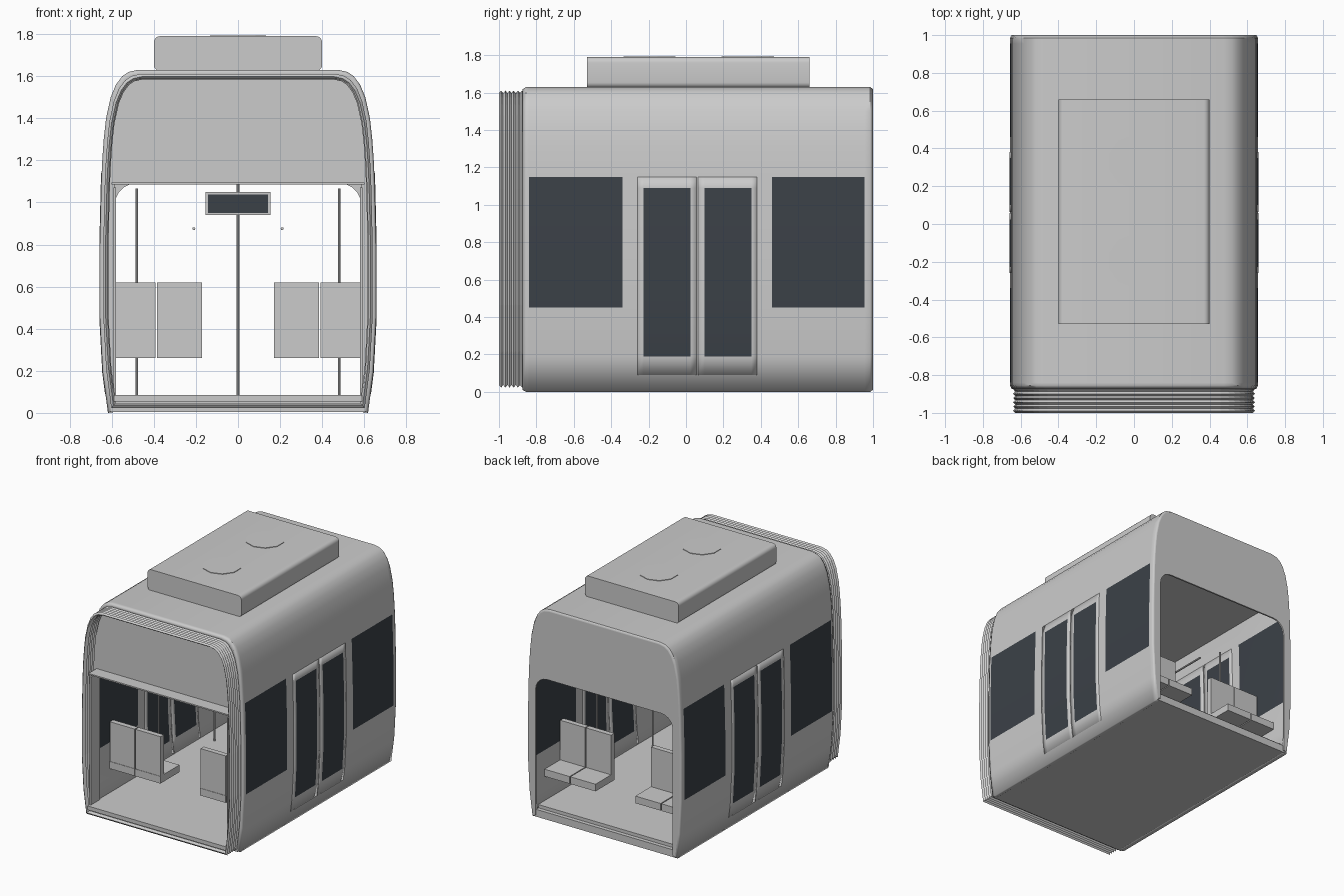
import bpy, bmesh, math
from mathutils import Vector

cube = bpy.data.objects.get("Cube")
if cube:
    bpy.data.objects.remove(cube, do_unlink=True)


def material(name, color):
    m = bpy.data.materials.new(name)
    m.use_nodes = True
    m.diffuse_color = (*color, 1)
    m.node_tree.nodes["Principled BSDF"].inputs["Base Color"].default_value = (*color, 1)
    return m


GREY = material("light_grey", (0.6, 0.6, 0.6))
GLASS = material("dark_glass", (0.044, 0.053, 0.064))


def finish(name, bm, mats=(GREY,), smooth=False):
    mesh = bpy.data.meshes.new(name)
    bm.to_mesh(mesh)
    bm.free()
    ob = bpy.data.objects.new(name, mesh)
    bpy.context.collection.objects.link(ob)
    for m in mats:
        mesh.materials.append(m)
    if smooth:
        bpy.ops.object.select_all(action="DESELECT")
        ob.select_set(True)
        bpy.context.view_layer.objects.active = ob
        bpy.ops.object.shade_smooth_by_angle(angle=math.radians(35))
    return ob


def box(name, x, y, z, mat=GREY):
    bm = bmesh.new()
    bmesh.ops.create_cube(bm, size=1)
    for v in bm.verts:
        for i, (lo, hi) in enumerate((x, y, z)):
            v.co[i] = lo + (v.co[i] + 0.5) * (hi - lo)
    return finish(name, bm, (mat,))


def rod(name, start, end, radius, sides=8):
    a, b = Vector(start), Vector(end)
    bm = bmesh.new()
    bmesh.ops.create_cone(bm, cap_ends=True, segments=sides, radius1=radius,
                          radius2=radius, depth=(b - a).length)
    turn = (b - a).to_track_quat("Z", "Y").to_matrix().to_4x4()
    turn.translation = (a + b) / 2
    bm.transform(turn)
    return finish(name, bm)


def solidify(ob, thickness):
    mod = ob.modifiers.new("thickness", "SOLIDIFY")
    mod.thickness = thickness
    mod.offset = -1


# Half width of the carriage at each height
SIDE = [(0.618, 0), (0.643, 0.19), (0.657, 0.45), (0.657, 0.8), (0.65, 1.09),
        (0.645, 1.2), (0.638, 1.3), (0.627, 1.4), (0.605, 1.5), (0.58, 1.56),
        (0.55, 1.6), (0.52, 1.62), (0.475, 1.63)]


def half_width(z):
    for (xa, za), (xb, zb) in zip(SIDE, SIDE[1:]):
        if z <= zb:
            return xa + (xb - xa) * (z - za) / (zb - za)


def arch(extra=()):
    heights = sorted({z for _, z in SIDE} | set(extra))
    right = [(half_width(z), z) for z in heights]
    return right + [(-x, z) for x, z in reversed(right)]


def sweep(rings, closed=False):
    """Skin a list of rings, each running from the +x foot over the roof."""
    bm = bmesh.new()
    rows = [[bm.verts.new(p) for p in ring] for ring in rings]
    n = len(rows[0])
    for a, b in zip(rows, rows[1:]):
        for i in range(n if closed else n - 1):
            k = (i + 1) % n
            bm.faces.new((a[i], b[i], b[k], a[k]))
    return bm


def ring(y, profile, scale=1.0, centre=0.815):
    return [(x * scale, y, centre + (z - centre) * scale) for x, z in profile]


def arc(cx, cz, radius, start, steps=5):
    angles = [start + math.pi / 2 * i / steps for i in range(steps + 1)]
    return [(cx + radius * math.cos(t), cz + radius * math.sin(t)) for t in angles]


def glaze(bm, panes, low, high):
    """Give the faces inside the panes the second material."""
    for f in bm.faces:
        c = f.calc_center_median()
        beside = any(a < c.y < b for a, b in panes)
        f.material_index = int(beside and low < c.z < high)


# Body shell with the side windows cut into its grid
profile = arch((1.15,))
ys = [-0.855, -0.84, -0.34, 0.46, 0.955, 0.985]
rings = [ring(-0.873, profile, 0.986)] + [ring(y, profile) for y in ys]
rings.append(ring(1.0, profile, 0.986))
bm = sweep(rings)
glaze(bm, [(-0.84, -0.34), (0.46, 0.955)], 0.45, 1.15)
solidify(finish("body_shell", bm, (GREY, GLASS), smooth=True), 0.04)

# Double doors that follow the curve of the wall
right_side = [(half_width(z) + 0.002, z) for z in (0.09, 0.19, 0.45, 0.8, 1.09, 1.15)]
left_side = [(-x, z) for x, z in reversed(right_side)]
for side in (right_side, left_side):
    for stations in ((-0.26, -0.227, 0.023, 0.057), (0.063, 0.10, 0.35, 0.38)):
        bm = sweep([ring(y, side) for y in stations])
        glaze(bm, [stations[1:3]], 0.19, 1.09)
        solidify(finish("door_leaf", bm, (GREY, GLASS), smooth=True), 0.045)


# End walls with open doorways
def end_wall(name, y, opening):
    outer = [(x * 0.984, 0.01 + z * 0.986) for x, z in arch()]
    b = bmesh.new()
    face = b.faces.new([b.verts.new((x, y, z)) for x, z in outer + opening])
    out = bmesh.ops.extrude_face_region(b, geom=[face])
    for g in out["geom"]:
        if isinstance(g, bmesh.types.BMVert):
            g.co.y -= 0.012
    bmesh.ops.recalc_face_normals(b, faces=b.faces)
    return finish(name, b)


corner = [(0.585, 0.02)] + arc(0.485, 0.99, 0.1, 0)
end_wall("rear_wall", 0.998, [(-x, z) for x, z in corner] + corner[::-1])
end_wall("front_wall", -0.855, [(-0.585, 0.02), (-0.585, 1.09), (0.585, 1.09), (0.585, 0.02)])
box("front_lintel", (-0.6, 0.6), (-0.965, -0.855), (1.085, 1.095))
box("ceiling", (-0.605, 0.605), (-0.86, 0.99), (1.31, 1.325))

# Floor and threshold
box("floor", (-0.605, 0.605), (-0.87, 0.99), (0.004, 0.06))
box("floor_cover", (-0.6, 0.6), (-0.86, 0.96), (0.06, 0.085))
box("front_threshold", (-0.59, 0.59), (-0.99, -0.86), (0.055, 0.085))
for s in (-1, 1):
    box("front_jamb", sorted((s * 0.58, s * 0.592)), (-0.965, -0.855), (0.08, 1.07))

# Folded gangway bellows
folds = 6
pleats = [ring(-1 + 0.135 * i / (2 * folds), arch(), 0.958 + 0.016 * (i % 2), 0.87)
          for i in range(2 * folds + 1)]
solidify(finish("gangway_bellows", sweep(pleats, closed=True)), 0.014)

# Roof unit with rounded long edges and two fan covers
r, w, low, high = 0.03, 0.4, 1.625, 1.79
section = []
for k, (cx, cz) in enumerate(((w - r, high - r), (r - w, high - r),
                              (r - w, low + r), (w - r, low + r))):
    section += arc(cx, cz, r, k * math.pi / 2)
bm = sweep([ring(-0.53, section), ring(0.66, section)], closed=True)
bmesh.ops.holes_fill(bm, edges=bm.edges[:])
bmesh.ops.recalc_face_normals(bm, faces=bm.faces)
finish("roof_unit", bm, smooth=True)
for y in (-0.195, 0.33):
    rod("fan_cover", (0, y, 1.78), (0, y, 1.794), 0.14, 10)

# Seats in two rows, all facing the rear
for y in (-0.70, 0.63):
    for s in (-1, 1):
        for inner, outer in ((0.17, 0.385), (0.392, 0.604)):
            span = sorted((s * inner, s * outer))
            box("seat_back", span, (y, y + 0.04), (0.315, 0.62))
            box("seat_cushion", span, (y - 0.003, y + 0.23), (0.26, 0.315))

# Poles and overhead rails
rod("centre_pole", (0, 0.06, 0.08), (0, 0.06, 1.32), 0.008)
for s in (-1, 1):
    for y in (-0.28, 0.40):
        rod("door_pole", (s * 0.48, y, 0.08), (s * 0.48, y, 1.065), 0.006)
    rod("overhead_rail", (s * 0.21, -0.4, 0.875), (s * 0.21, 0.5, 0.875), 0.007)

# Hanging information display, readable from both ends
box("display_case", (-0.155, 0.155), (0.04, 0.08), (0.94, 1.05))
for y in (0.036, 0.08):
    box("display_screen", (-0.142, 0.142), (y, y + 0.004), (0.95, 1.037), GLASS)
